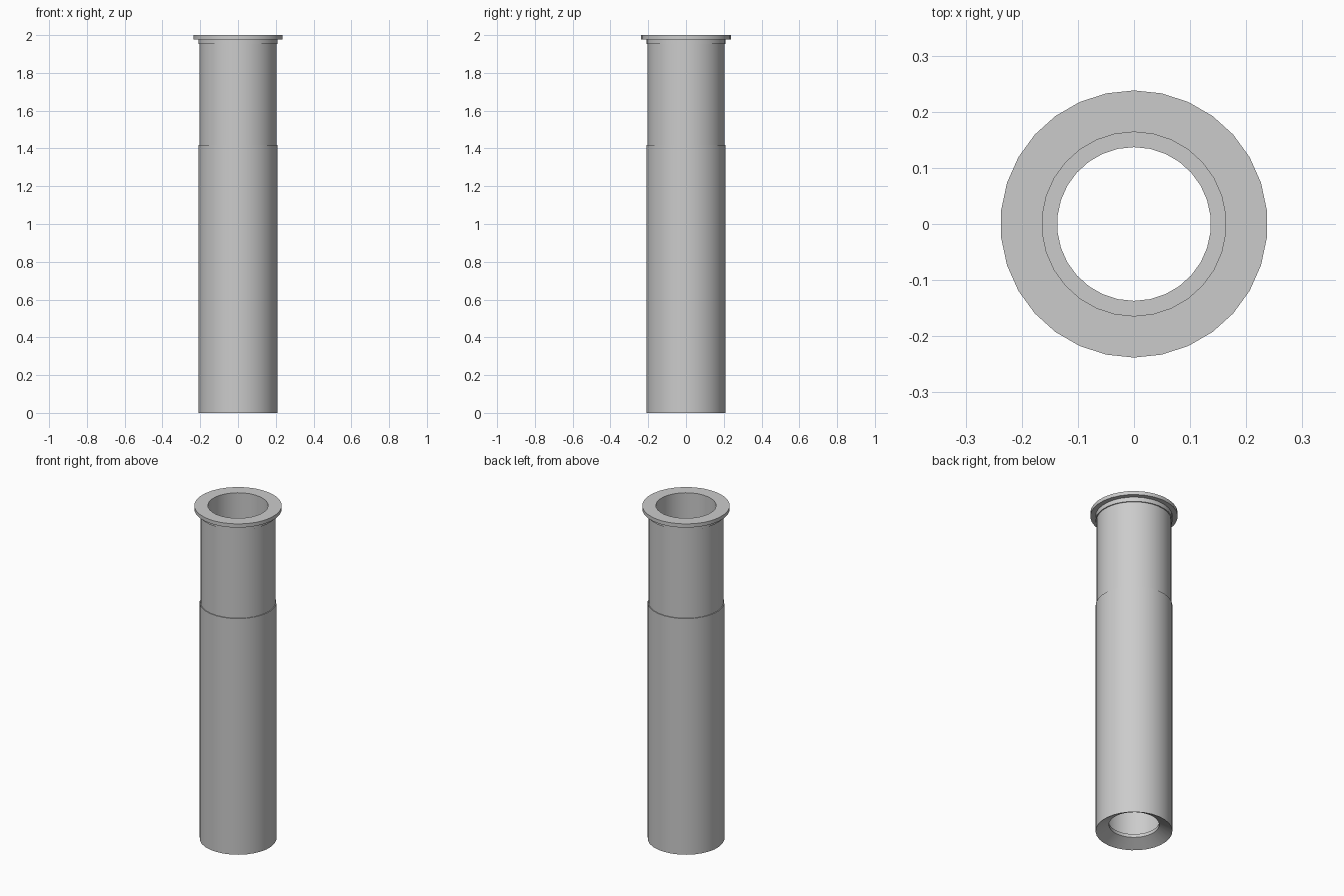
import bpy
import bmesh
from math import cos, sin, pi, radians

SIDES = 30

cube = bpy.data.objects.get("Cube")
if cube:
    bpy.data.objects.remove(cube, do_unlink=True)

grey = bpy.data.materials.new("plain_grey")
grey.use_nodes = True
grey.diffuse_color = (0.6, 0.6, 0.6, 1)
grey.node_tree.nodes["Principled BSDF"].inputs["Base Color"].default_value = (0.6, 0.6, 0.6, 1)


def lathe(name, profile):
    """Revolve a closed (radius, height) profile around z."""
    bm = bmesh.new()
    rings = []
    for radius, z in profile:
        angles = [pi / 2 + 2 * pi * i / SIDES for i in range(SIDES)]
        rings.append([bm.verts.new((radius * cos(a), radius * sin(a), z)) for a in angles])
    for k, lower in enumerate(rings):
        upper = rings[(k + 1) % len(rings)]
        for i in range(SIDES):
            j = (i + 1) % SIDES
            bm.faces.new((lower[i], lower[j], upper[j], upper[i]))
    bmesh.ops.recalc_face_normals(bm, faces=bm.faces)
    mesh = bpy.data.meshes.new(name)
    bm.to_mesh(mesh)
    bm.free()
    mesh.materials.append(grey)
    obj = bpy.data.objects.new(name, mesh)
    bpy.context.collection.objects.link(obj)
    bpy.ops.object.select_all(action="DESELECT")
    obj.select_set(True)
    bpy.context.view_layer.objects.active = obj
    bpy.ops.object.shade_smooth_by_angle(angle=radians(30))
    return obj


# Hollow tube: stepped outside, rim flange, straight bore, bottom lip and countersink
lathe("flanged_tube", [
    (0.209, 0.0),      # bottom edge
    (0.209, 1.418),    # lower body
    (0.204, 1.418),    # shoulder
    (0.204, 1.952),    # upper body
    (0.21, 1.952),     # collar
    (0.21, 1.978),
    (0.238, 1.978),    # flange
    (0.238, 2.0),
    (0.164, 2.0),      # bore
    (0.164, 0.06),
    (0.137, 0.06),     # inner lip
    (0.137, 0.04),     # countersink
])
